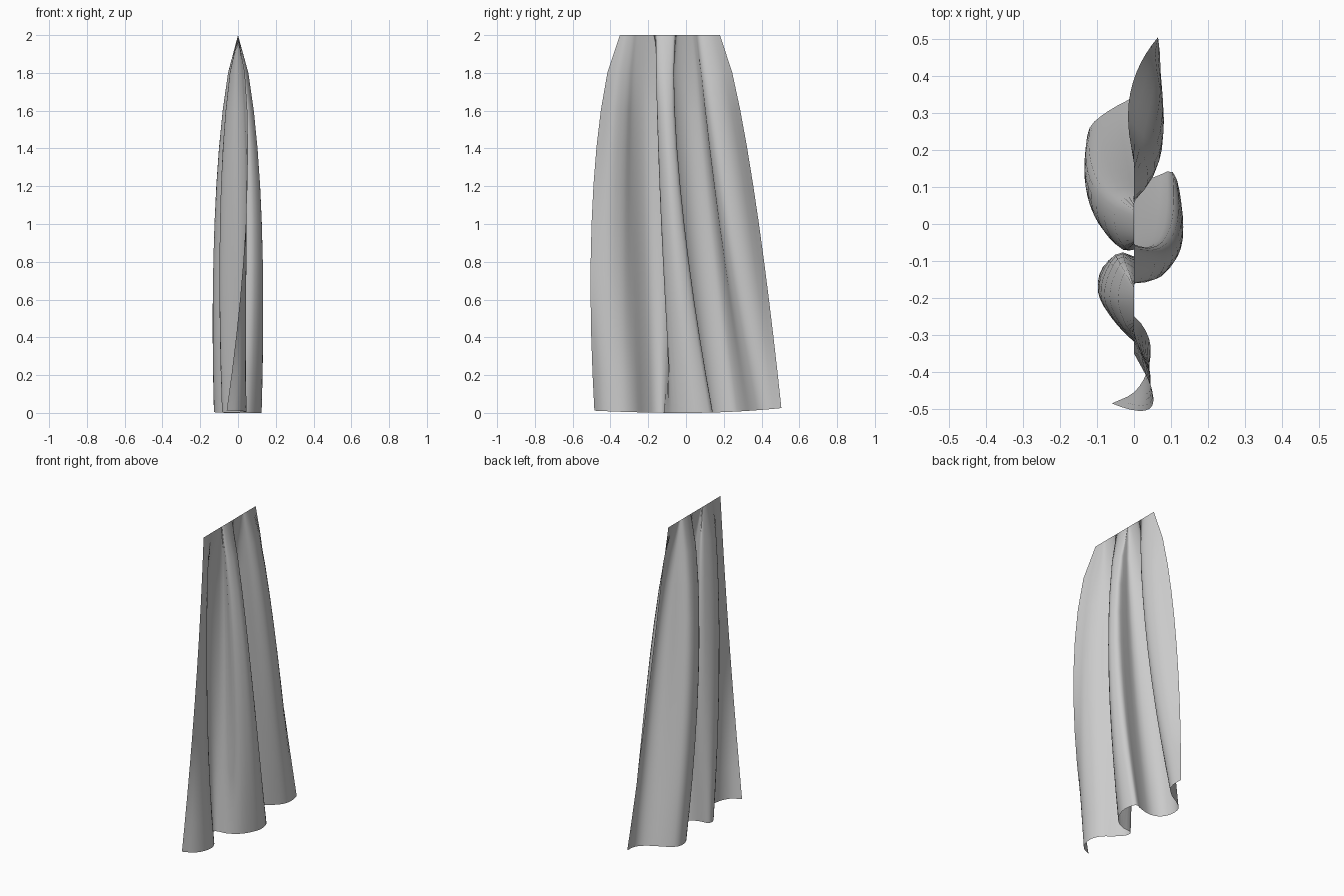
import bpy
import bmesh
from mathutils import Vector

cube = bpy.data.objects.get("Cube")
if cube:
    bpy.data.objects.remove(cube, do_unlink=True)

HEIGHT = 2.0
ROWS = 10
STEPS = 3          # subdivisions between neighbouring fold points
MID_DROP = 0.503   # drop parameter of the middle section

# Fold points in hundredths: rail y, middle section x y, hem x y
FOLDS = [
    # front edge and first outward fold
    (-35, 5, -49, -6, -48.5), (-33, 4.5, -44, 0, -45.5), (-31, 4, -39, 3.5, -40),
    (-28, 1, -33, 4.5, -33), (-26, -3, -29, 2, -27),
    # first inward fold
    (-23, -7, -24, -3.5, -22), (-20, -9, -19, -8, -16.5),
    (-18, -7.5, -12.5, -7.5, -12), (-17, -3, -8, -1, -11),
    # middle outward fold
    (-16, 6, -14, 5.5, -7.5), (-13, 11, -10, 10, -1.5), (-9, 11.5, -6, 12.5, 6),
    (-6, 9, -3, 10.5, 14), (-5.5, 3, -4, 5, 12.5),
    # deep inward fold
    (-5, -4, -5, -3, 11), (-3, -9.5, 0, -9.5, 13.5), (0, -11.5, 6, -12.5, 19.5),
    (3, -10, 12, -12, 26), (5, -4, 14.5, -7, 30.5),
    # last outward fold and back edge
    (6.5, 3.5, 15.5, 0, 34.5), (9, 7.5, 20, 5, 39), (13, 6, 28, 7, 44),
    (18, -1, 35.5, 6.5, 50.5),
]


def smooth_path(points):
    """Spline through the points, STEPS samples per span."""
    ends = [2 * points[0] - points[1]] + points + [2 * points[-1] - points[-2]]
    path = []
    for a, b, c, d in zip(ends, ends[1:], ends[2:], ends[3:]):
        for i in range(STEPS):
            t = i / STEPS
            path.append(b + (c - a) * t / 2
                        + (2 * a - 5 * b + 4 * c - d) * t * t / 2
                        + (3 * b - 3 * c + d - a) * t ** 3 / 2)
    return path + [points[-1]]


def hang(rail, middle, hem, s):
    """Curve from the rail through the middle section to the hem."""
    m = MID_DROP
    to_mid, to_hem = middle - rail, hem - rail
    a = (to_mid - to_hem * m * m) / (m - m * m)
    return rail + a * s + (to_hem - a) * s * s


rail = smooth_path([Vector((0, f[0])) * 0.01 for f in FOLDS])
middle = smooth_path([Vector(f[1:3]) * 0.01 for f in FOLDS])
hem = smooth_path([Vector(f[3:5]) * 0.01 for f in FOLDS])

# Draped cloth sheet
bm = bmesh.new()
grid = []
for r in range(ROWS + 1):
    drop = r / ROWS
    row = []
    for top, mid, low in zip(rail, middle, hem):
        p = hang(top, mid, low, drop ** 0.75)
        lift = 0.1 * low.y ** 2 if low.y > 0 else 0.05 * low.y ** 2
        row.append(bm.verts.new((p.x, p.y, HEIGHT - drop * (HEIGHT - lift))))
    grid.append(row)
for upper, lower in zip(grid, grid[1:]):
    for i in range(len(upper) - 1):
        bm.faces.new((upper[i], lower[i], lower[i + 1], upper[i + 1]))

mesh = bpy.data.meshes.new("curtain")
bm.to_mesh(mesh)
bm.free()
curtain = bpy.data.objects.new("curtain", mesh)
bpy.context.collection.objects.link(curtain)

# Plain grey cloth
cloth = bpy.data.materials.new("grey_cloth")
cloth.use_nodes = True
cloth.diffuse_color = (0.6, 0.6, 0.6, 1)
shader = next(n for n in cloth.node_tree.nodes if n.type == 'BSDF_PRINCIPLED')
shader.inputs["Base Color"].default_value = cloth.diffuse_color
mesh.materials.append(cloth)
for face in mesh.polygons:
    face.use_smooth = True
